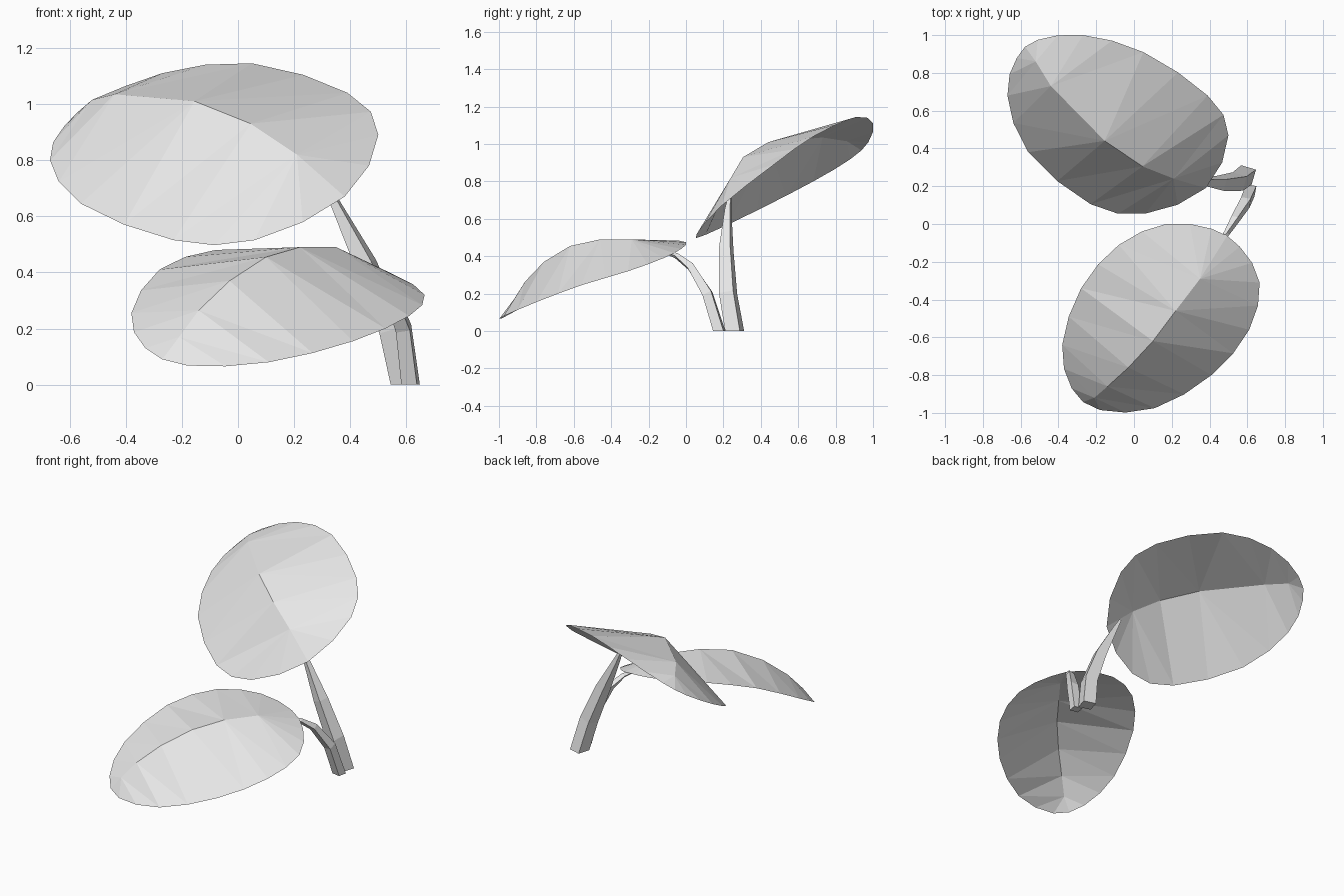
import bpy, bmesh, math
from mathutils import Vector

if "Cube" in bpy.data.objects:
    bpy.data.objects.remove(bpy.data.objects["Cube"])

mat = bpy.data.materials.new("pale_grey")
mat.diffuse_color = (0.8, 0.8, 0.8, 1)
mat.use_nodes = True
mat.node_tree.nodes["Principled BSDF"].inputs["Base Color"].default_value = mat.diffuse_color


def finish(name, bm):
    me = bpy.data.meshes.new(name)
    bm.to_mesh(me)
    bm.free()
    me.materials.append(mat)
    ob = bpy.data.objects.new(name, me)
    bpy.context.collection.objects.link(ob)
    return ob


def leaf(name, outline, ridge):
    """Thin sheet: smooth closed outline fanned onto a raised midrib."""
    pts = [Vector(p) for p in outline]
    n = len(pts)
    ring = []
    for i in range(n):
        a, b, c, d = (pts[(i + k) % n] for k in (-1, 0, 1, 2))
        ring += [b, (b + c) * 9 / 16 - (a + d) / 16]
    rib = [Vector(p) for p in ridge]
    axis = rib[-1] - rib[0]
    near = [min(range(len(rib)), key=lambda j: abs((p - rib[j]).dot(axis))) for p in ring]
    bm = bmesh.new()
    rv = [bm.verts.new(p) for p in ring]
    sv = [bm.verts.new(p) for p in rib]
    for i in range(len(rv)):
        k = (i + 1) % len(rv)
        j, e = near[i], near[k]
        while j != e:
            s = j + (1 if e > j else -1)
            bm.faces.new((rv[i], sv[s], sv[j]))
            j = s
        bm.faces.new((rv[i], rv[k], sv[e]))
    bmesh.ops.recalc_face_normals(bm, faces=bm.faces)
    if sum(f.normal.z for f in bm.faces) < 0:
        bmesh.ops.reverse_faces(bm, faces=bm.faces)
    return finish(name, bm)


def stem(name, path, turn):
    """Tapered four-sided tube; path holds x, y, z, radius."""
    bm = bmesh.new()
    rings = []
    P = [Vector(p[:3]) for p in path]
    for i, p in enumerate(P):
        t = (P[min(i + 1, len(P) - 1)] - P[max(i - 1, 0)]).normalized()
        if i == 0:
            t = Vector((0, 0, 1))          # flat foot on the ground
        u = Vector((0, 1, 0)).cross(t).normalized()
        v = t.cross(u)
        rings.append([bm.verts.new(p + path[i][3] * (u * math.cos(a) + v * math.sin(a)))
                      for a in (turn + k * math.pi / 2 for k in range(4))])
    for a, b in zip(rings, rings[1:]):
        for k in range(4):
            bm.faces.new((a[k], a[(k + 1) % 4], b[(k + 1) % 4], b[k]))
    bm.faces.new(rings[0])
    bm.faces.new(rings[-1])
    bmesh.ops.recalc_face_normals(bm, faces=bm.faces)
    return finish(name, bm)


# upper leaf
leaf("upper_leaf",
     [(.50, .47, .89), (.39, .68, 1.04), (.05, .91, 1.145), (-.27, 1.0, 1.11),
      (-.51, .975, 1.01), (-.62, .88, .92), (-.67, .68, .80), (-.56, .38, .645),
      (-.23, .105, .515), (.06, .055, .515), (.38, .19, .67)],
     [(.21, .24, .82), (.045, .305, .93), (-.155, .44, 1.01),
      (-.44, .73, 1.035), (-.52, .86, 1.015)])

# lower leaf
leaf("lower_leaf",
     [(.17, 0, .475), (.41, -.025, .44), (.56, -.12, .39), (.665, -.31, .32),
      (.61, -.56, .245), (.41, -.80, .155), (.11, -.975, .08), (-.18, -.985, .068),
      (-.33, -.87, .13), (-.38, -.64, .255), (-.28, -.34, .41), (-.08, -.11, .48)],
     [(.35, -.29, .49), (.22, -.46, .49), (.10, -.62, .455), (-.03, -.76, .37),
      (-.14, -.86, .265), (-.21, -.92, .17)])

# stems
stem("upper_stem",
     [(.595, .26, 0, .058), (.55, .225, .2, .056), (.455, .215, .43, .045),
      (.345, .225, .65, .02), (.31, .235, .72, .01)], .5)
stem("lower_stem",
     [(.615, .178, 0, .04), (.59, .115, .2, .036), (.535, .025, .345, .026),
      (.49, -.05, .402, .016), (.45, -.10, .42, .01)], .6)
